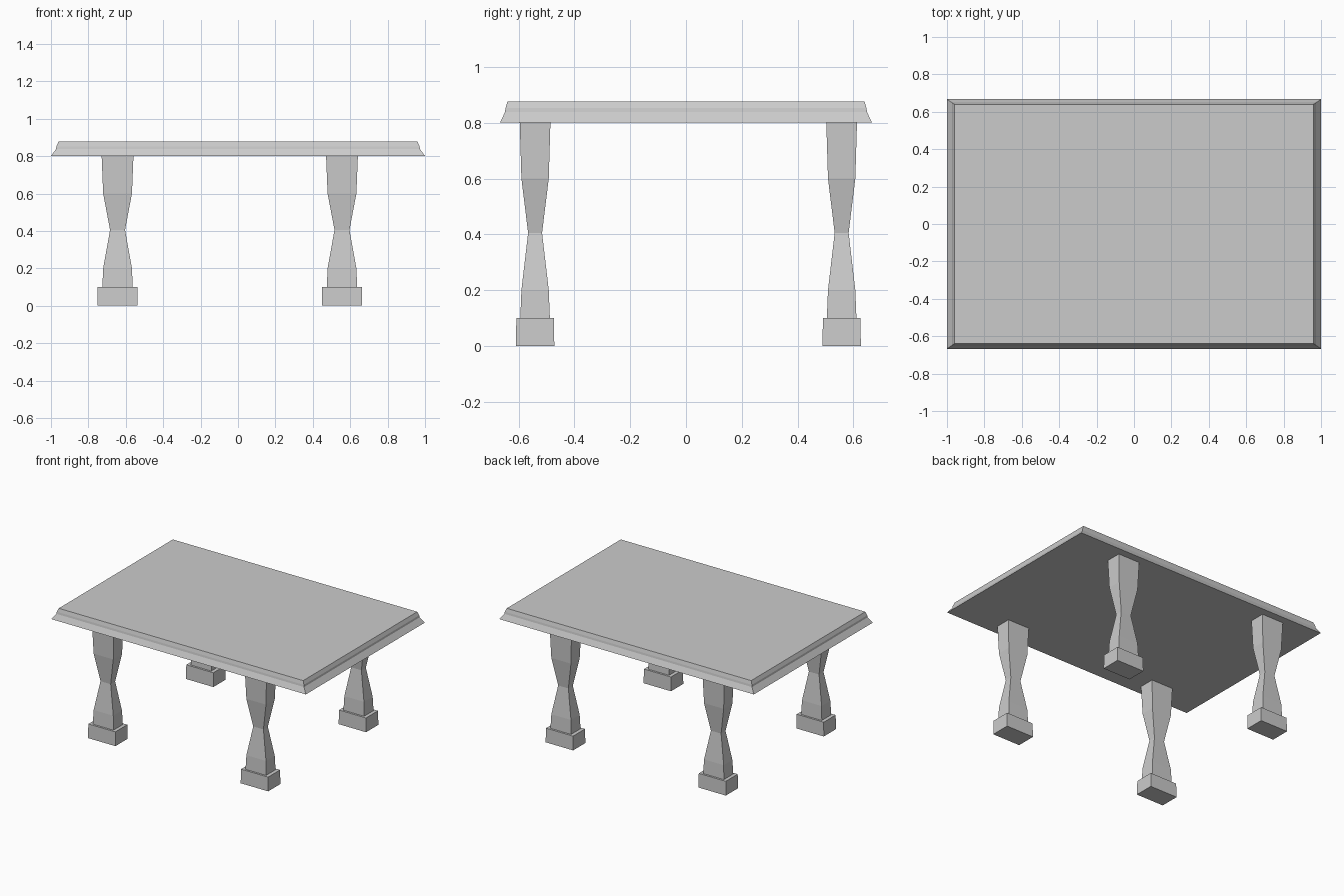
import bpy
import bmesh

if "Cube" in bpy.data.objects:
    bpy.data.objects.remove(bpy.data.objects["Cube"], do_unlink=True)

GREY = (0.6, 0.6, 0.6, 1.0)
stone = bpy.data.materials.new("plain grey")
stone.use_nodes = True
stone.diffuse_color = GREY
stone.node_tree.nodes["Principled BSDF"].inputs["Base Color"].default_value = GREY


def stacked_block(name, x, y, rings):
    """Loft rectangles given as (half width, half depth, height) into a closed solid."""
    bm = bmesh.new()
    corners = ((-1, -1), (1, -1), (1, 1), (-1, 1))
    loops = [[bm.verts.new((sx * w, sy * d, z)) for sx, sy in corners]
             for w, d, z in rings]
    bm.faces.new(loops[0][::-1])
    bm.faces.new(loops[-1])
    for low, high in zip(loops, loops[1:]):
        for i in range(4):
            j = (i + 1) % 4
            bm.faces.new((low[i], low[j], high[j], high[i]))
    mesh = bpy.data.meshes.new(name)
    bm.to_mesh(mesh)
    bm.free()
    mesh.materials.append(stone)
    obj = bpy.data.objects.new(name, mesh)
    obj.location = (x, y, 0)
    bpy.context.collection.objects.link(obj)
    return obj


# Moulded table top
stacked_block("table_top", 0, 0, [
    (1.0, 0.667, 0.80), (0.973, 0.649, 0.838),
    (0.971, 0.647, 0.852), (0.96, 0.64, 0.877)])

# Waisted legs, each on a square foot
FOOT = [(0.108, 0.069, 0.0), (0.106, 0.067, 0.1)]
LEG = [(0.081, 0.053, 0.1), (0.077, 0.049, 0.2), (0.04, 0.025, 0.405),
       (0.077, 0.049, 0.6), (0.085, 0.055, 0.8)]
for side, x in (("right", -0.644), ("left", 0.556)):
    for end, y in (("front", -0.541), ("back", 0.558)):
        stacked_block(f"{end}_{side}_foot", x, y, FOOT)
        stacked_block(f"{end}_{side}_leg", x, y, LEG)
